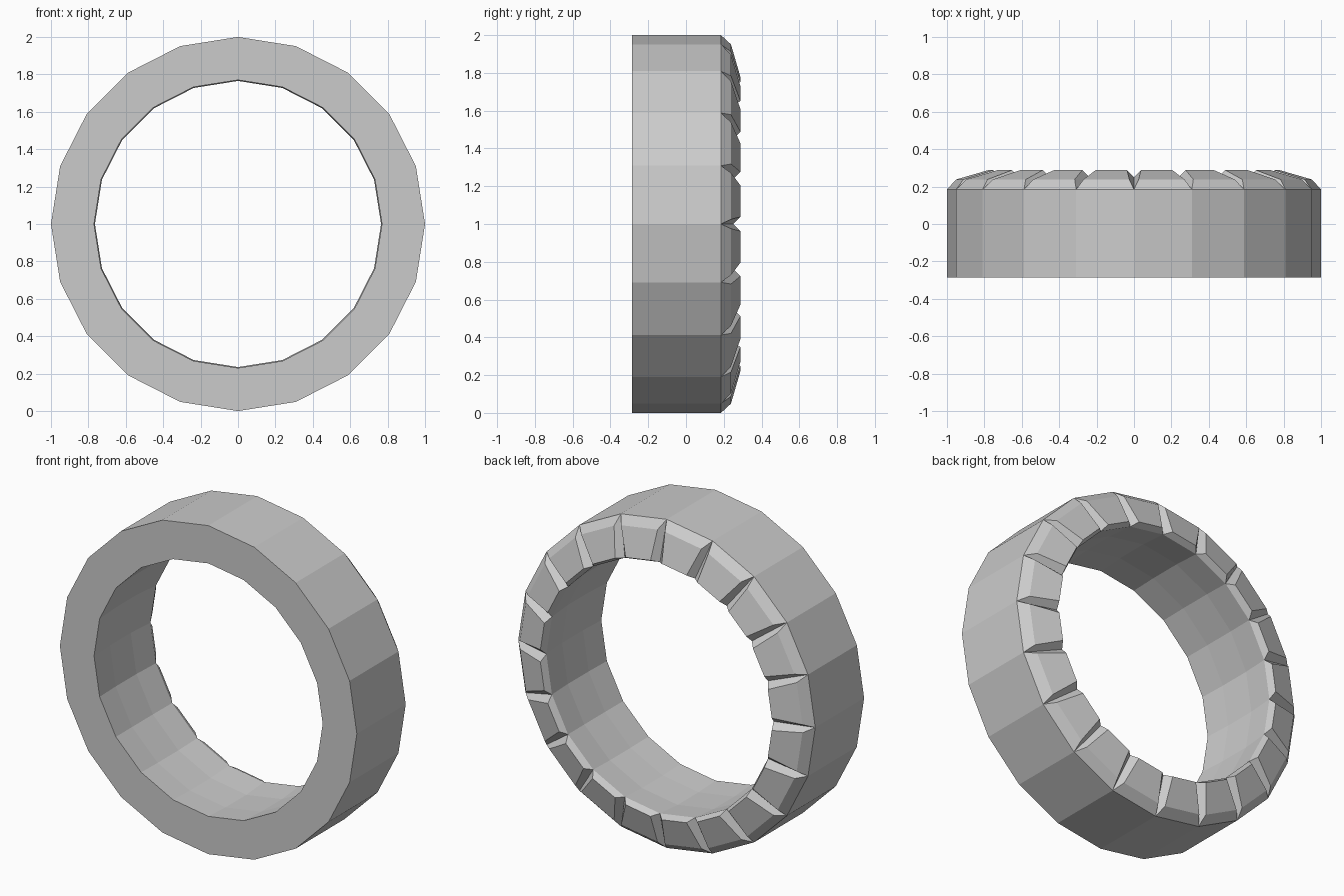
import bpy, bmesh, math
from mathutils import Vector

if "Cube" in bpy.data.objects:
    bpy.data.objects.remove(bpy.data.objects["Cube"])

SIDES = 20
CENTRE_Z = 1.0


def point(r, y, k):
    a = 2 * math.pi * k / SIDES
    return Vector((r * math.cos(a), y, CENTRE_Z + r * math.sin(a)))


bm = bmesh.new()

# plain rings: groove floor inside, bore, front face, outer band, groove floor outside
PROFILE = [(0.765, 0.25), (0.778, 0.08), (0.778, -0.12), (0.77, -0.285),
           (1.0, -0.285), (1.0, 0.185)]
rings = [[bm.verts.new(point(r, y, k)) for k in range(SIDES)] for r, y in PROFILE]


# raised tread blocks: two corners per side, inset from the grooves
def block_ring(r, y, inset):
    pairs = []
    for k in range(SIDES):
        a, b = point(r, y, k), point(r, y, k + 1)
        d = (b - a).normalized() * inset
        pairs.append((bm.verts.new(a + d), bm.verts.new(b - d)))
    return pairs


block_outer = block_ring(0.955, 0.238, 0.025)
block_inner = block_ring(0.785, 0.288, 0.038)

for k in range(SIDES):
    n = (k + 1) % SIDES
    for lower, upper in zip(rings, rings[1:]):
        bm.faces.new((lower[k], lower[n], upper[n], upper[k]))
    g_in, g_out = rings[0], rings[-1]
    o0, o1 = block_outer[k]
    i0, i1 = block_inner[k]
    bm.faces.new((g_out[k], g_out[n], o1, o0))    # outer chamfer
    bm.faces.new((o0, o1, i1, i0))                # sloping block face
    bm.faces.new((i0, i1, g_in[n], g_in[k]))      # inner lip
    bm.faces.new((g_out[k], o0, i0, g_in[k]))     # groove walls
    bm.faces.new((o1, g_out[n], g_in[n], i1))

bmesh.ops.recalc_face_normals(bm, faces=bm.faces)
mesh = bpy.data.meshes.new("notched_ring")
bm.to_mesh(mesh)
bm.free()
bpy.context.collection.objects.link(bpy.data.objects.new("notched_ring", mesh))
